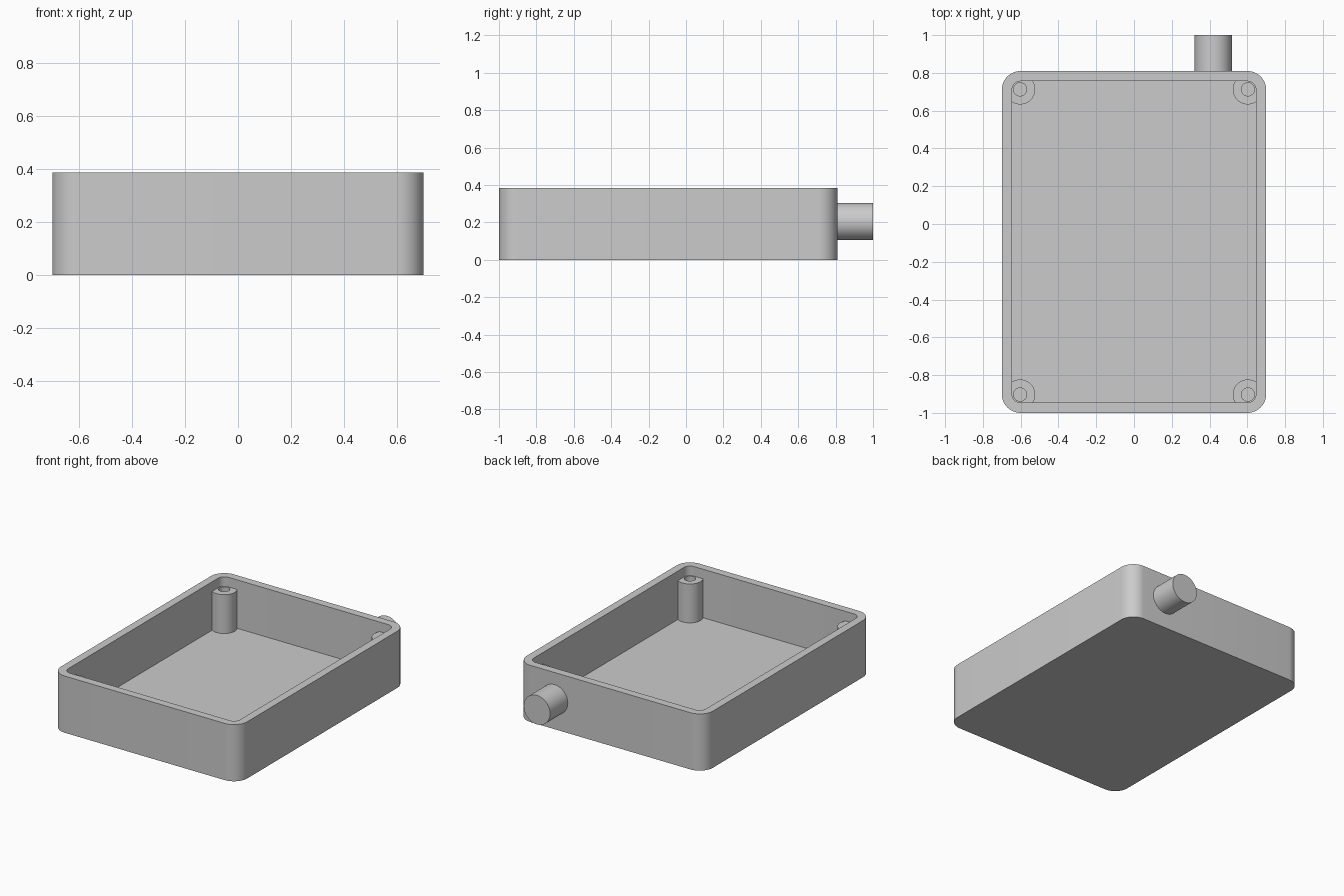
import bpy
import bmesh
from math import pi, cos, sin, radians
from mathutils import Matrix

if "Cube" in bpy.data.objects:
    bpy.data.objects.remove(bpy.data.objects["Cube"], do_unlink=True)

# Single plain grey
GREY = (0.6, 0.6, 0.6, 1.0)
grey = bpy.data.materials.new("light grey")
grey.use_nodes = True
grey.diffuse_color = GREY
grey.node_tree.nodes["Principled BSDF"].inputs["Base Color"].default_value = GREY

STEPS = 12           # segments per rounded corner
CENTRE_Y = -0.095    # middle of the housing
HALF_X, HALF_Y = 0.70, 0.905
HEIGHT, WALL, FLOOR = 0.385, 0.054, 0.056
CORNER = 0.10


def outline(half_x, half_y, radius):
    """Rounded rectangle; a circle when both halves equal the radius."""
    points = []
    for quarter, (sx, sy) in enumerate(((1, 1), (-1, 1), (-1, -1), (1, -1))):
        cx, cy = sx * (half_x - radius), sy * (half_y - radius)
        full_circle = half_x == radius and half_y == radius
        for i in range(STEPS if full_circle else STEPS + 1):
            a = (quarter + i / STEPS) * pi / 2
            points.append((cx + radius * cos(a), cy + radius * sin(a)))
    return points


def circle(radius):
    return outline(radius, radius, radius)


def loft(name, sections, matrix):
    """Skin a stack of (outline, z) sections and cap both ends."""
    bm = bmesh.new()
    rings = [[bm.verts.new((x, y, z)) for x, y in pts] for pts, z in sections]
    for low, high in zip(rings, rings[1:]):
        n = len(low)
        for i in range(n):
            j = (i + 1) % n
            bm.faces.new((low[i], low[j], high[j], high[i]))
    bm.faces.new(rings[0][::-1])
    bm.faces.new(rings[-1])
    bmesh.ops.recalc_face_normals(bm, faces=bm.faces)
    bm.transform(matrix)
    mesh = bpy.data.meshes.new(name)
    bm.to_mesh(mesh)
    bm.free()
    mesh.materials.append(grey)
    obj = bpy.data.objects.new(name, mesh)
    bpy.context.collection.objects.link(obj)
    bpy.ops.object.select_all(action="DESELECT")
    obj.select_set(True)
    bpy.context.view_layer.objects.active = obj
    bpy.ops.object.shade_smooth_by_angle(angle=radians(30))
    return obj


# Open tray: outside wall, flat rim, inside wall, floor
outer = outline(HALF_X, HALF_Y, CORNER)
inner = outline(HALF_X - WALL, HALF_Y - WALL, CORNER - WALL)
loft("housing",
     [(outer, 0), (outer, HEIGHT), (inner, HEIGHT), (inner, FLOOR)],
     Matrix.Translation((0, CENTRE_Y, 0)))

# Screw posts with blind holes, sunk into the four corners
post, hole = circle(0.08), circle(0.035)
for side, sx in (("left", 1), ("right", -1)):
    for end, sy in (("front", -1), ("back", 1)):
        place = Matrix.Translation((sx * 0.603, CENTRE_Y + sy * 0.808, 0))
        loft(f"{end}_{side}_screw_post",
             [(post, 0.03), (post, 0.32), (hole, 0.32), (hole, FLOOR + 0.004)],
             place)

# Solid round spigot on the back wall
pipe = circle(0.099)
loft("back_spigot", [(pipe, 0), (pipe, 0.21)],
     Matrix.Translation((0.42, 0.79, 0.204)) @ Matrix.Rotation(-pi / 2, 4, "X"))
